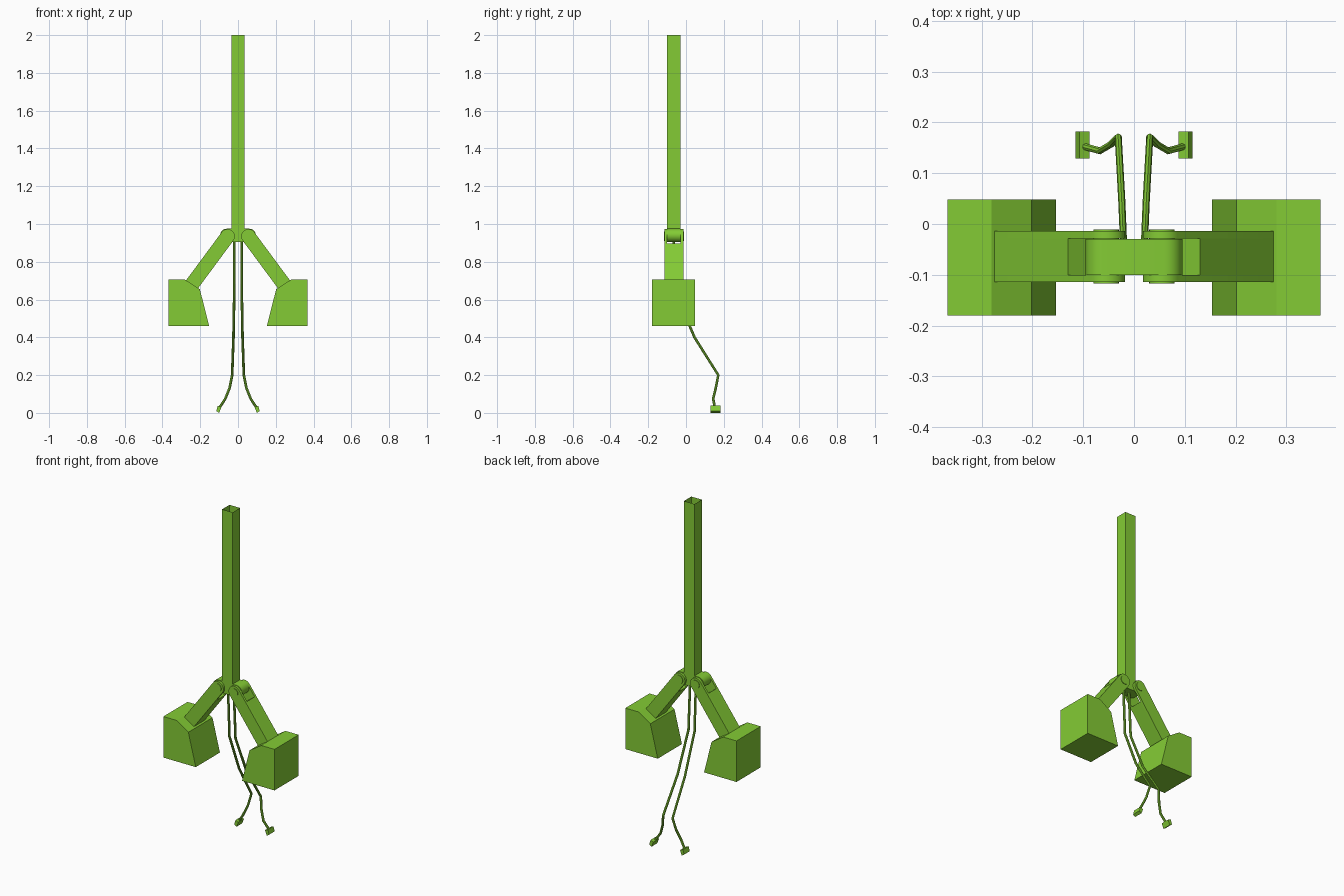
import bpy, bmesh, math
from mathutils import Vector, Matrix

old = bpy.data.objects.get("Cube")
if old:
    bpy.data.objects.remove(old)

green = bpy.data.materials.new("leaf green")
green.use_nodes = True
colour = (0.23, 0.60, 0.035, 1)
green.diffuse_color = colour
green.node_tree.nodes["Principled BSDF"].inputs["Base Color"].default_value = colour


def finish(name, bm):
    bmesh.ops.recalc_face_normals(bm, faces=bm.faces)
    mesh = bpy.data.meshes.new(name)
    bm.to_mesh(mesh)
    bm.free()
    mesh.materials.append(green)
    obj = bpy.data.objects.new(name, mesh)
    bpy.context.collection.objects.link(obj)
    return obj


def prism(name, outline, y0, y1):
    """Extrude an outline in the xz plane from y0 to y1."""
    bm = bmesh.new()
    face = bm.faces.new([bm.verts.new((x, y0, z)) for x, z in outline])
    out = bmesh.ops.extrude_face_region(bm, geom=[face])
    verts = [v for v in out["geom"] if isinstance(v, bmesh.types.BMVert)]
    bmesh.ops.translate(bm, verts=verts, vec=(0, y1 - y0, 0))
    return finish(name, bm)


def smooth(obj):
    bpy.ops.object.select_all(action="DESELECT")
    obj.select_set(True)
    bpy.context.view_layer.objects.active = obj
    bpy.ops.object.shade_smooth_by_angle(angle=math.radians(35))


def arc(cx, cz, r, start, end, n=12):
    angles = [math.radians(start + (end - start) * i / n) for i in range(n + 1)]
    return [(cx + r * math.cos(a), cz + r * math.sin(a)) for a in angles]


# Hollow square pole, open at the top
bm = bmesh.new()
bmesh.ops.create_cube(bm, size=1)
caps = [f for f in bm.faces if abs(f.normal.z) > 0.9]
bmesh.ops.delete(bm, geom=caps, context="FACES_ONLY")
bmesh.ops.transform(bm, verts=bm.verts,
                    matrix=Matrix.Translation((0, -0.065, 1.455)) @ Matrix.Diagonal((0.07, 0.07, 1.09, 1)))
finish("pole", bm)

# Round-ended hinge tongue across the foot of the pole
smooth(prism("hinge_tongue", arc(0.06, 0.94, 0.035, -90, 90) + arc(-0.06, 0.94, 0.035, 90, 270),
             -0.1, -0.03))

PIVOT = Vector((0.055, 0.935))
ALONG = Vector((0.595, -0.804))
ACROSS = Vector((0.804, 0.595))
HALF = 0.038

for side, s in (("left", 1), ("right", -1)):
    def arm_outline(points):
        placed = [PIVOT + ALONG * t + ACROSS * w for t, w in points]
        return [(s * p.x, p.y) for p in placed]

    # Forked arm: two rounded cheeks around a shorter core
    cheek = arm_outline([(0.345, -HALF), (0.345, HALF)] + arc(0, 0, HALF, 90, 270))
    core = arm_outline([(0.075, -HALF), (0.345, -HALF), (0.345, HALF), (0.075, HALF)])
    smooth(prism(side + "_arm_front_cheek", cheek, -0.114, -0.1005))
    smooth(prism(side + "_arm_back_cheek", cheek, -0.0285, -0.014))
    prism(side + "_arm_core", core, -0.1005, -0.0285)

    # Hinge pin
    smooth(prism(side + "_hinge_pin", arc(s * PIVOT.x, PIVOT.y, 0.025, 0, 345, 23), -0.117, -0.011))

    # Chamfered end block
    block = [(0.367, 0.705), (0.28, 0.705), (0.202, 0.655), (0.153, 0.46), (0.367, 0.46)]
    prism(side + "_end_block", [(s * x, z) for x, z in block], -0.18, 0.048)

    # Hanging cable
    path = [(0.019, -0.067, 0.93), (0.02, -0.052, 0.63), (0.024, 0.045, 0.4),
            (0.031, 0.171, 0.2), (0.045, 0.157, 0.13), (0.067, 0.144, 0.075), (0.1, 0.153, 0.025)]
    curve = bpy.data.curves.new(side + "_cable", "CURVE")
    curve.dimensions = "3D"
    curve.bevel_depth = 0.007
    curve.bevel_resolution = 2
    curve.use_fill_caps = True
    spline = curve.splines.new("POLY")
    spline.points.add(len(path) - 1)
    for point, (x, y, z) in zip(spline.points, path):
        point.co = (s * x, y, z, 1)
    curve.materials.append(green)
    cable = bpy.data.objects.new(side + "_cable", curve)
    bpy.context.collection.objects.link(cable)
    bpy.ops.object.select_all(action="DESELECT")
    cable.select_set(True)
    bpy.context.view_layer.objects.active = cable
    bpy.ops.object.convert(target="MESH")
    smooth(cable)

    # Tilted plug at the cable end
    plug = [(0.088, 0.03), (0.107, 0.038), (0.115, 0.01), (0.1, 0)]
    prism(side + "_cable_plug", [(s * x, z) for x, z in plug], 0.129, 0.182)
